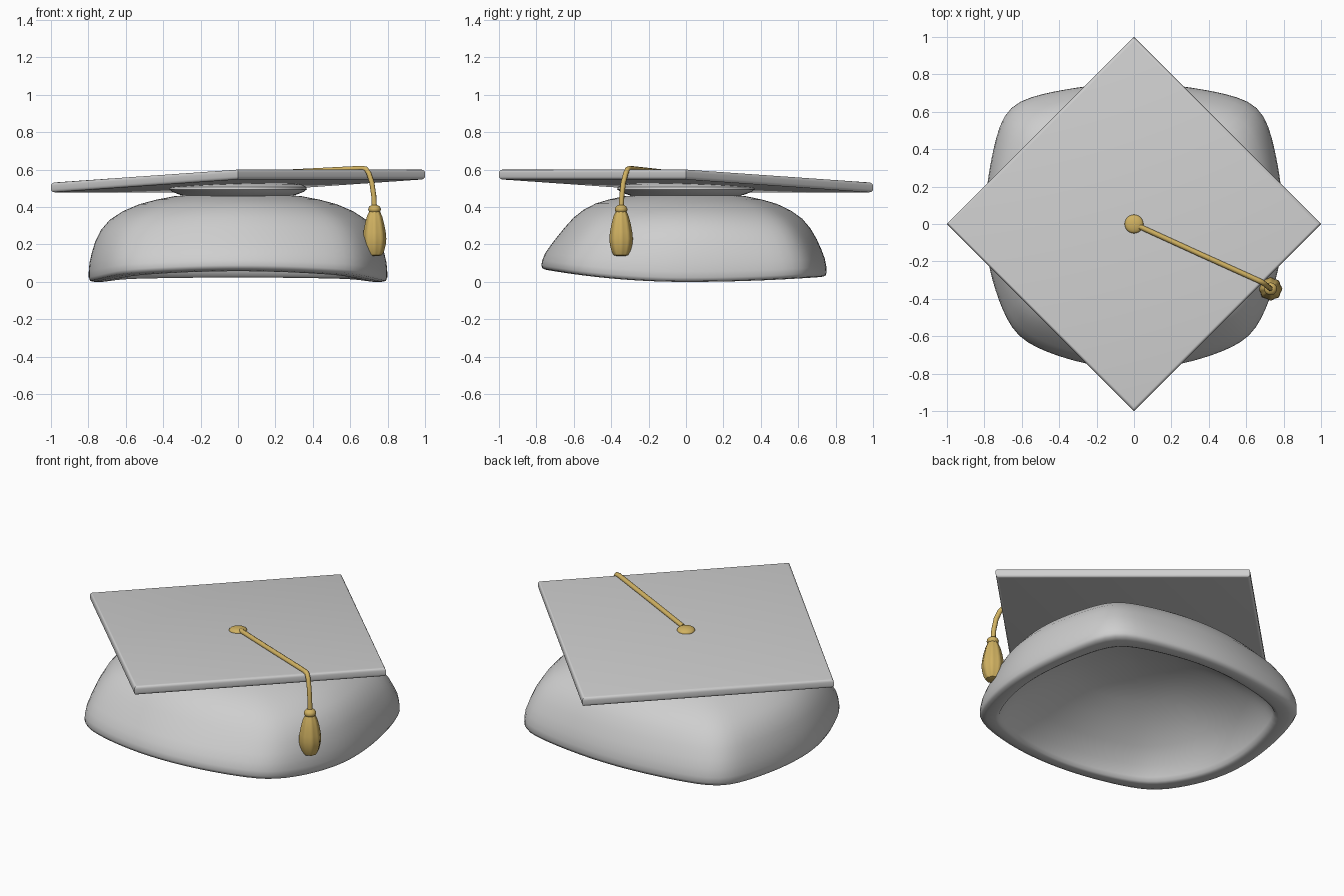
import bpy, bmesh, math
from mathutils import Matrix

if "Cube" in bpy.data.objects:
    bpy.data.objects.remove(bpy.data.objects["Cube"], do_unlink=True)


def material(name, rgb):
    m = bpy.data.materials.new(name)
    m.use_nodes = True
    m.diffuse_color = (*rgb, 1)
    m.node_tree.nodes["Principled BSDF"].inputs["Base Color"].default_value = (*rgb, 1)
    return m


GREY = material("light grey cloth", (0.62, 0.62, 0.62))
GOLD = material("gold thread", (0.63, 0.44, 0.12))


def finish(name, bm, mat, angle=40):
    bmesh.ops.recalc_face_normals(bm, faces=bm.faces)
    mesh = bpy.data.meshes.new(name)
    bm.to_mesh(mesh)
    bm.free()
    mesh.materials.append(mat)
    ob = bpy.data.objects.new(name, mesh)
    bpy.context.collection.objects.link(ob)
    bpy.ops.object.select_all(action='DESELECT')
    bpy.context.view_layer.objects.active = ob
    ob.select_set(True)
    bpy.ops.object.shade_smooth_by_angle(angle=math.radians(angle))
    return ob


def loft(profile, point, segments):
    """Skin rings made by point(radius, height, angle), capped at both ends."""
    bm = bmesh.new()
    rings = [[bm.verts.new(point(r, h, math.tau * i / segments)) for i in range(segments)]
             for r, h in profile]
    for low, high in zip(rings, rings[1:]):
        for i in range(segments):
            j = (i + 1) % segments
            bm.faces.new((low[i], low[j], high[j], high[i]))
    bm.faces.new(rings[0])
    bm.faces.new(rings[-1])
    return bm


# Board leans up toward the front left
TILT = Matrix(((1, 0, 0, 0), (0, 1, 0, 0), (0.035, -0.035, 1, 0.566), (0, 0, 0, 1)))


# Crown: rounded-square shell, squarer at the back, rim arched at front and back
def crown_point(r, h, a):
    c, s = math.cos(a), math.sin(a)
    front = s < 0
    square = (abs(c) ** 8 + abs(s) ** 8) ** (-1 / 8)
    k = 1 + (0.3 if front else 0.55) * min(1, r * r) * (square - 1)
    lean = 1 - (0.10 if front else 0.04) * math.sin(math.pi * min(1, max(0, h)) ** 1.7)
    x = 0.798 * r * k * c
    y = (0.775 if front else 0.753) * r * k * s * lean
    rim = (0.115 if front else 0.05) * y * y
    return x, y, rim + (0.467 - rim) * h


CROWN = [(0.05, 0.83), (0.3, 0.79), (0.48, 0.7), (0.64, 0.56), (0.77, 0.38), (0.85, 0.2),
         (0.88, 0.07), (0.89, 0.02), (0.91, 0), (0.96, 0), (0.99, 0.01), (1, 0.05),
         (1, 0.12), (0.995, 0.22), (0.98, 0.33), (0.957, 0.46), (0.92, 0.59), (0.86, 0.71),
         (0.77, 0.81), (0.66, 0.89), (0.55, 0.94), (0.43, 0.98), (0.3, 1), (0.05, 1.005)]
finish("crown", loft(CROWN, crown_point, 96), GREY, 60)


# Collar: level lens-shaped disc between crown and board
def collar_point(r, h, a):
    return r * math.cos(a), r * math.sin(a), h


COLLAR = [(0.27, 0.455), (0.32, 0.469), (0.352, 0.482), (0.368, 0.495), (0.365, 0.508),
          (0.34, 0.52), (0.28, 0.532), (0.2, 0.536)]
finish("collar", loft(COLLAR, collar_point, 48), GREY)

# Board: square turned to a diamond, with softened edges
bm = bmesh.new()
bmesh.ops.create_cube(bm, size=1)
bmesh.ops.scale(bm, vec=(math.sqrt(2), math.sqrt(2), 0.053), verts=bm.verts)
bmesh.ops.translate(bm, vec=(0, 0, -0.0265), verts=bm.verts)
bmesh.ops.rotate(bm, matrix=Matrix.Rotation(math.pi / 4, 3, 'Z'), verts=bm.verts)
rims = [e for e in bm.edges if abs(e.verts[0].co.z - e.verts[1].co.z) < 0.01]
bmesh.ops.bevel(bm, geom=rims, offset=0.016, segments=4, profile=0.5, affect='EDGES')
bmesh.ops.transform(bm, matrix=TILT, verts=bm.verts)
finish("board", bm, GREY)

# Button at the centre of the board
bm = bmesh.new()
bmesh.ops.create_uvsphere(bm, u_segments=24, v_segments=12, radius=0.05)
bmesh.ops.scale(bm, vec=(1, 1, 0.4), verts=bm.verts)
bmesh.ops.transform(bm, matrix=TILT, verts=bm.verts)
finish("button", bm, GOLD)

# Cord: runs over the board and hangs off its edge
curve = bpy.data.curves.new("cord", 'CURVE')
curve.dimensions = '3D'
curve.bevel_depth = 0.014
curve.bevel_resolution = 2
curve.use_fill_caps = True
path = [(0.03, -0.014, 0.575), (0.35, -0.16, 0.591), (0.665, -0.302, 0.607),
        (0.685, -0.312, 0.603), (0.7, -0.322, 0.58), (0.716, -0.335, 0.53),
        (0.726, -0.343, 0.46), (0.73, -0.347, 0.38)]
spline = curve.splines.new('POLY')
spline.points.add(len(path) - 1)
for p, co in zip(spline.points, path):
    p.co = (*co, 1)
cord = bpy.data.objects.new("cord", curve)
curve.materials.append(GOLD)
bpy.context.collection.objects.link(cord)

# Knot above the tassel
bm = bmesh.new()
bmesh.ops.create_uvsphere(bm, u_segments=16, v_segments=10, radius=0.034)
bmesh.ops.scale(bm, vec=(1, 1, 0.75), verts=bm.verts)
bmesh.ops.translate(bm, vec=(0.73, -0.347, 0.388), verts=bm.verts)
finish("knot", bm, GOLD)


# Tassel: softly fluted skirt of eight strands
def tassel_point(r, h, a):
    r *= 1 + 0.05 * math.cos(8 * a)
    return 0.73 + r * math.cos(a), -0.347 + r * math.sin(a), h


TASSEL = [(0.02, 0.138), (0.038, 0.143), (0.049, 0.165), (0.057, 0.2), (0.06, 0.23),
          (0.057, 0.265), (0.049, 0.31), (0.039, 0.35), (0.026, 0.38)]
finish("tassel", loft(TASSEL, tassel_point, 32), GOLD)
